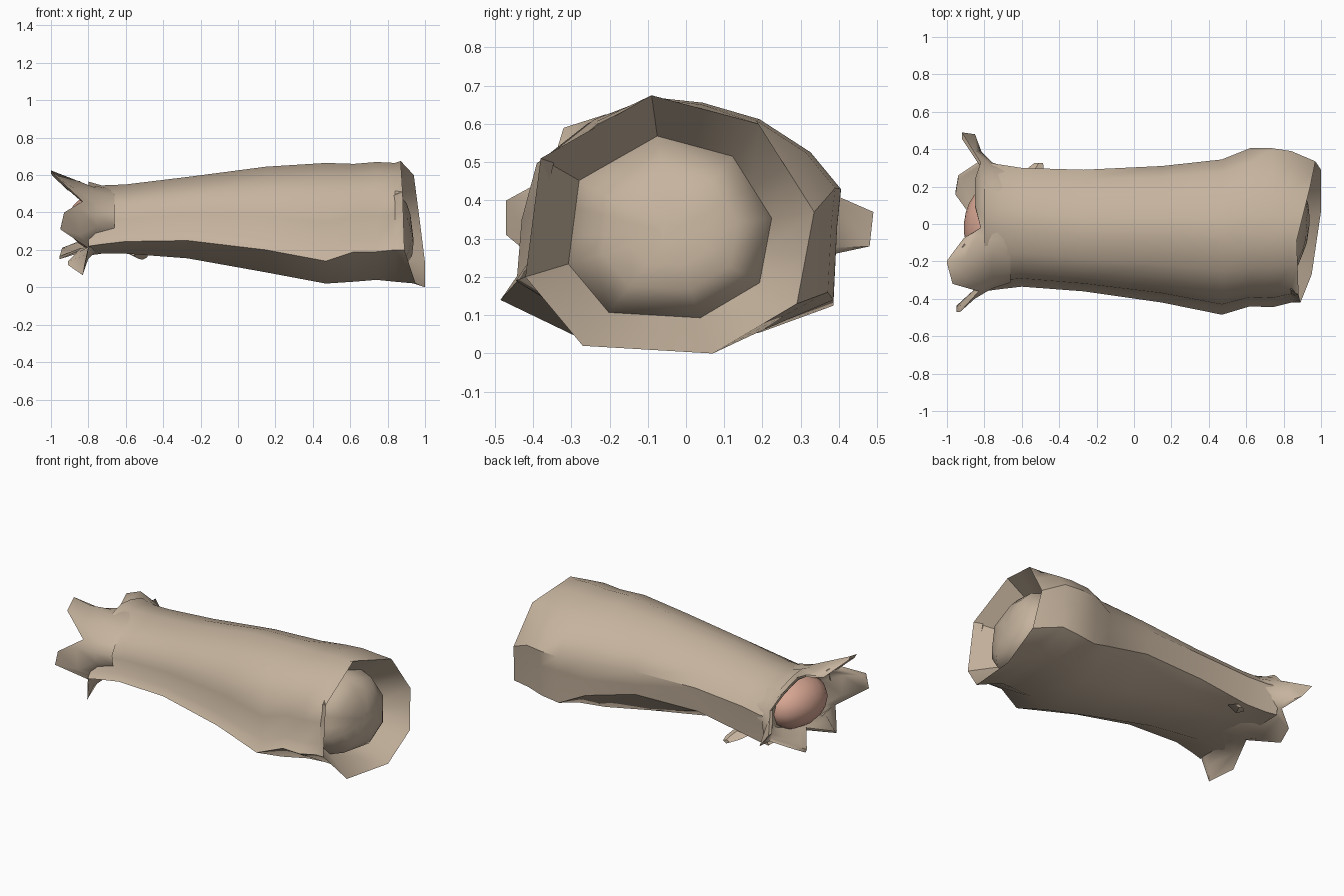
import bpy, bmesh, math
from mathutils import Vector

if "Cube" in bpy.data.objects:
    bpy.data.objects.remove(bpy.data.objects["Cube"])


def material(name, rgb):
    m = bpy.data.materials.new(name)
    m.diffuse_color = (*rgb, 1)
    m.use_nodes = True
    m.node_tree.nodes["Principled BSDF"].inputs["Base Color"].default_value = m.diffuse_color
    return m


TAN = material("tan", (0.56, 0.45, 0.34))
PINK = material("pink", (0.68, 0.38, 0.29))


def loft(name, rings, mat, cap_start=False, cap_end=False, angle=40):
    """Skin a list of equal-length closed rings."""
    bm = bmesh.new()
    vs = [[bm.verts.new(p) for p in r] for r in rings]
    for a, b in zip(vs, vs[1:]):
        for i in range(len(a)):
            j = (i + 1) % len(a)
            bm.faces.new((a[i], a[j], b[j], b[i]))
    if cap_start:
        bm.faces.new(vs[0][::-1])
    if cap_end:
        bm.faces.new(vs[-1])
    bmesh.ops.recalc_face_normals(bm, faces=bm.faces)
    me = bpy.data.meshes.new(name)
    bm.to_mesh(me)
    bm.free()
    me.materials.append(mat)
    ob = bpy.data.objects.new(name, me)
    bpy.context.collection.objects.link(ob)
    bpy.ops.object.select_all(action='DESELECT')
    ob.select_set(True)
    bpy.context.view_layer.objects.active = ob
    bpy.ops.object.shade_smooth_by_angle(angle=math.radians(angle))
    return ob


# Sleeve cross-section: arched top (side, height), lips along both lower edges, flat underside
ARCH = ((-0.89, 0.12), (-0.86, 0.4), (-0.76, 0.68), (-0.42, 0.88), (0, 1), (0.27, 0.97),
        (0.57, 0.88), (0.84, 0.7), (1.0, 0.5), (0.98, 0.3))


def section(x, yf, yb, zt, zb, ze, zback):
    yt = -0.02 if x < -0.5 else -0.06 if x < 0.3 else -0.09
    pts = [(x, yf, ze)]
    for u, h in ARCH:
        y = yt + u * ((yt - yf) if u < 0 else (yb - yt))
        pts.append((x, y, ze + (zt - ze) * h))
    w = (yb - yf) / 2
    yc = (yb + yf) / 2
    return pts + [(x, yt + 0.96 * (yb - yt), zback), (x, yc + w * 0.5, zb + 0.025),
                  (x, yc - w * 0.4, zb)]


# Tilted eight-sided rim, resampled to match the sleeve cross-section
corners = [Vector(p) for p in (
    (0.89, -0.42, 0.20), (0.88, -0.38, 0.51), (0.87, -0.09, 0.675), (0.94, 0.19, 0.60),
    (0.97, 0.335, 0.37), (1.0, 0.29, 0.13), (1.0, 0.07, 0.0), (0.95, -0.27, 0.02))]
rim = []
for i, n in enumerate((3, 2, 2, 2, 2)):
    rim += [corners[i].lerp(corners[i + 1], k / n) for k in range(n)]
rim += corners[5:]

stations = [
    (-0.80, -0.36, 0.335, 0.565, 0.18, 0.22, 0.21),
    (-0.73, -0.35, 0.32, 0.545, 0.18, 0.23, 0.21),
    (-0.60, -0.335, 0.30, 0.55, 0.18, 0.245, 0.22),
    (-0.27, -0.36, 0.29, 0.59, 0.155, 0.25, 0.27),
    (0.15, -0.42, 0.31, 0.645, 0.08, 0.20, 0.27),
    (0.47, -0.485, 0.345, 0.665, 0.02, 0.14, 0.19),
    (0.62, -0.44, 0.405, 0.66, 0.03, 0.19, 0.125),
    (0.74, -0.445, 0.405, 0.67, 0.04, 0.19, 0.14),
    (0.84, -0.42, 0.39, 0.665, 0.03, 0.20, 0.16),
]
CENTER = Vector((0.935, -0.04, 0.315))


def inside(scale, dx):
    ring = [CENTER + (p - CENTER) * scale for p in rim]
    return [q + Vector((dx, 0, 0)) for q in ring]


loft("sleeve", [section(*s) for s in stations] + [rim, inside(0.69, -0.17)], TAN)

# Rounded end filling the wide opening
loft("rounded_end", [inside(0.72, -0.18), inside(0.63, -0.08), inside(0.47, -0.035),
                     inside(0.27, -0.015), inside(0.1, -0.01)], TAN, cap_end=True, angle=70)

# Flared crown at the narrow end: tip points of each lobe and the notches between
crown = [Vector(p) for p in (
    (-0.95, -0.47, 0.31), (-0.93, -0.47, 0.40), (-0.83, -0.36, 0.46),
    (-0.97, -0.32, 0.59), (-1.0, -0.21, 0.625), (-0.91, -0.08, 0.53), (-0.82, -0.02, 0.53),
    (-0.85, 0.10, 0.57), (-0.85, 0.24, 0.53), (-0.82, 0.33, 0.44),
    (-0.92, 0.49, 0.37), (-0.85, 0.48, 0.28), (-0.82, 0.34, 0.25),
    (-0.94, 0.26, 0.20), (-0.955, 0.17, 0.15), (-0.84, 0.0, 0.20),
    (-0.91, -0.20, 0.12), (-0.83, -0.32, 0.065), (-0.80, -0.35, 0.21))]
NOTCHES = (2, 6, 9, 12, 15, 18)
MID = Vector((0, -0.01, 0.36))


def wrist(p, x, scale):
    """Point on the wrist outline in the direction of p."""
    a = math.atan2((p.z - MID.z) / 0.18, (p.y - MID.y) / 0.33)
    return Vector((x, MID.y + 0.33 * scale * math.cos(a), MID.z + 0.18 * scale * math.sin(a)))


def inward(p, s):
    return Vector((p.x, MID.y + (p.y - MID.y) * s, MID.z + (p.z - MID.z) * s))


neck = [wrist(p, -0.76, 1.03) for p in crown]
half = []
for i, p in enumerate(crown):
    q = neck[i].lerp(p, 0.6)
    # widen every lobe toward its neighbouring notch
    for j in (i - 1, i + 1):
        if i not in NOTCHES and j % len(crown) in NOTCHES:
            q = q.lerp(crown[j % len(crown)], 0.35)
    half.append(q)
loft("crown", [[wrist(p, -0.66, 0.93) for p in crown], neck, half, crown,
               [inward(p, 0.93) for p in crown], [inward(p, 0.87) for p in half],
               [wrist(p, -0.76, 0.8) for p in crown]], TAN, cap_end=True, angle=50)


# Small fold on the back lower edge
def fold(base, tip, width):
    base, tip = Vector(base), Vector(tip)
    rings = []
    for t, w in ((0, 1), (0.6, 0.8), (1, 0.4)):
        p = base.lerp(tip, t)
        rings.append([p + Vector((dx * width * w, 0, dz * 0.03 * w))
                      for dx, dz in ((-1, 0), (0, 1), (1, 0), (0, -1))])
    loft("back_fold", rings, TAN, cap_start=True, cap_end=True)


fold((-0.56, 0.24, 0.20), (-0.51, 0.325, 0.16), 0.06)

# Pink core filling the narrow end
core = []
for k in range(7):
    a = math.pi / 2 * k / 6.5
    r = math.cos(a)
    core.append([(-0.75 - 0.16 * math.sin(a), -0.02 + 0.23 * r * math.cos(t), 0.35 + 0.15 * r * math.sin(t))
                 for t in (math.tau * i / 12 for i in range(12))])
loft("core", core, PINK, cap_start=True, cap_end=True, angle=60)
